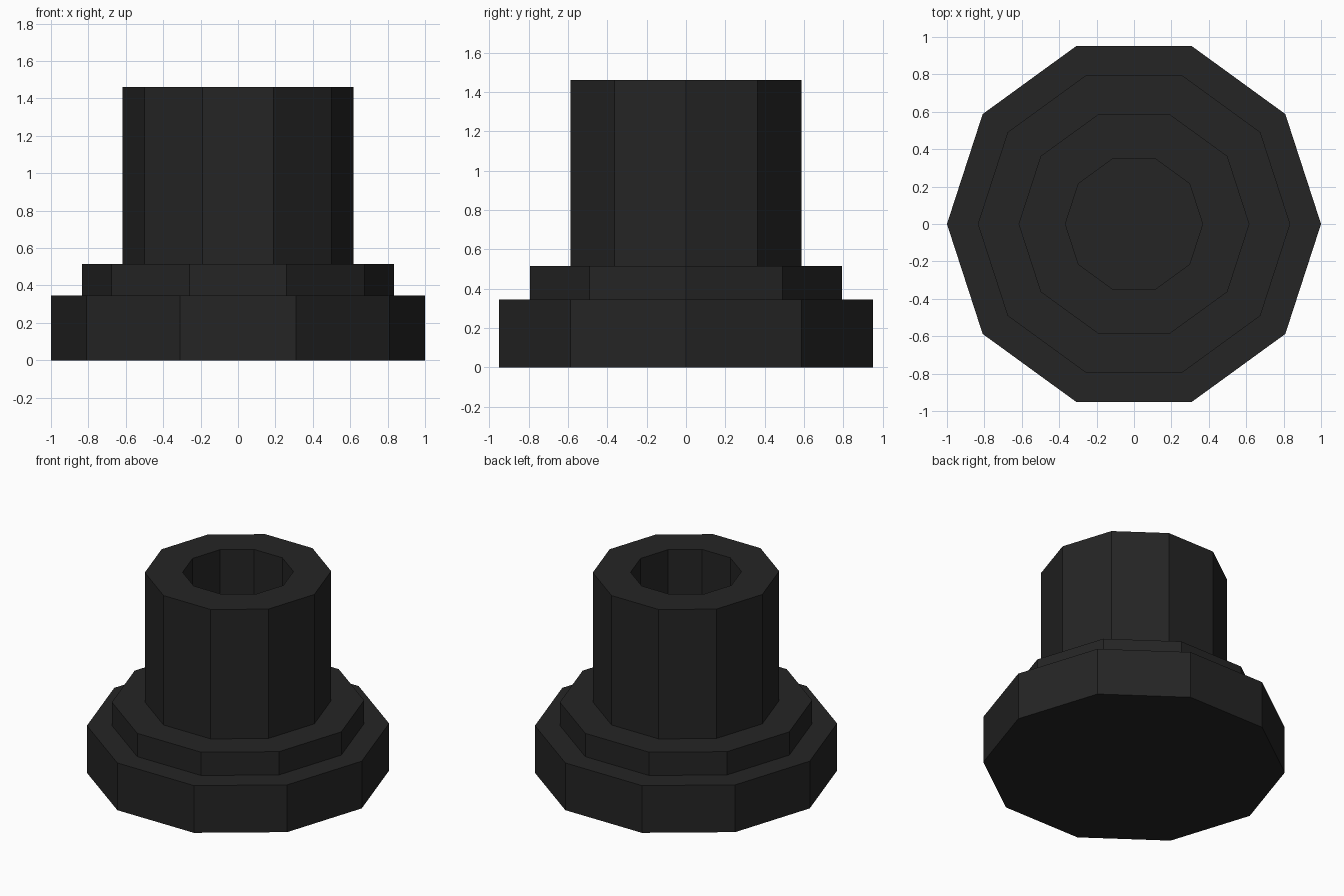
import bpy
import bmesh
from math import cos, sin, tau

SIDES = 10

cube = bpy.data.objects.get("Cube")
if cube:
    bpy.data.objects.remove(cube, do_unlink=True)

# Matte black material
black = bpy.data.materials.new("matte_black")
black.use_nodes = True
colour = (0.018, 0.018, 0.018, 1)
black.diffuse_color = colour
black.node_tree.nodes["Principled BSDF"].inputs["Base Color"].default_value = colour


def lathe(name, profile):
    """Faceted solid of revolution from (radius, height) rings, capped at both ends."""
    bm = bmesh.new()
    rings = [[bm.verts.new((r * cos(tau * i / SIDES), r * sin(tau * i / SIDES), z))
              for i in range(SIDES)] for r, z in profile]
    for low, high in zip(rings, rings[1:]):
        for i in range(SIDES):
            j = (i + 1) % SIDES
            bm.faces.new((low[i], low[j], high[j], high[i]))
    bm.faces.new(rings[0][::-1])
    bm.faces.new(rings[-1])
    bmesh.ops.recalc_face_normals(bm, faces=bm.faces)
    mesh = bpy.data.meshes.new(name)
    bm.to_mesh(mesh)
    bm.free()
    mesh.materials.append(black)
    obj = bpy.data.objects.new(name, mesh)
    bpy.context.collection.objects.link(obj)
    return obj


# Wide flange, stepped collar, upright sleeve and blind bore in one turned body
flange_top, collar_top, sleeve_top = 0.345, 0.515, 1.46
flange_r, collar_r, sleeve_r, bore_r = 1.0, 0.835, 0.617, 0.367
lathe("stepped_socket", [
    (flange_r, 0), (flange_r, flange_top),
    (collar_r, flange_top), (collar_r, collar_top),
    (sleeve_r, collar_top), (sleeve_r, sleeve_top),
    (bore_r, sleeve_top), (bore_r, collar_top),
])
